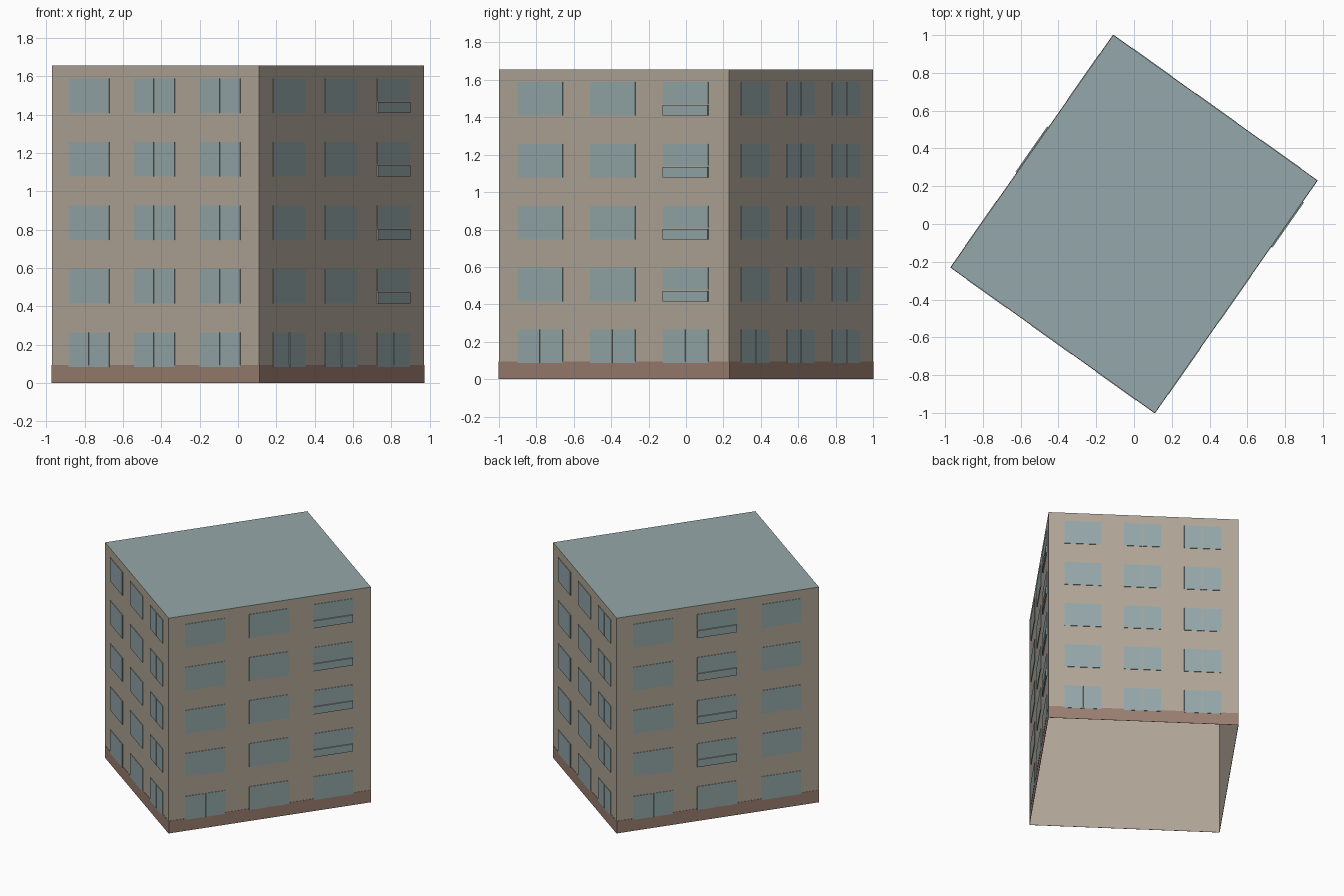
import bpy
import bmesh
from mathutils import Vector

cube = bpy.data.objects.get("Cube")
if cube:
    bpy.data.objects.remove(cube, do_unlink=True)

HEIGHT = 1.655
CORNERS = [Vector(c) for c in ((0.11, -1, 0), (0.97, 0.23, 0), (-0.11, 1, 0), (-0.97, -0.23, 0))]
UP = Vector((0, 0, 1))


def material(name, rgb):
    """Flat material from display colour, stored as linear values."""
    colour = [(c / 255) ** 2.2 for c in rgb] + [1]
    mat = bpy.data.materials.new(name)
    mat.use_nodes = True
    mat.diffuse_color = colour
    mat.node_tree.nodes["Principled BSDF"].inputs["Base Color"].default_value = colour
    return mat


TAN = material("tan_plaster", (175, 165, 150))
BLUE = material("grey_blue", (148, 166, 168))
BROWN = material("brown_plinth", (152, 125, 112))


def make_object(name, bm, *mats):
    mesh = bpy.data.meshes.new(name)
    bm.to_mesh(mesh)
    bm.free()
    for mat in mats:
        mesh.materials.append(mat)
    obj = bpy.data.objects.new(name, mesh)
    bpy.context.collection.objects.link(obj)
    return obj


def plate(bm, side, u0, u1, z0, z1, depth):
    """Thin plate on a wall; u runs from 0 to 1 along it."""
    start, end = CORNERS[side], CORNERS[(side + 1) % 4]
    along = end - start
    out = along.cross(UP).normalized() * depth
    outline = [start + along * u + UP * z for u, z in ((u0, z0), (u1, z0), (u1, z1), (u0, z1))]
    back = [bm.verts.new(p) for p in outline]
    front = [bm.verts.new(p + out) for p in outline]
    bm.faces.new(front)
    for i in range(4):
        j = (i + 1) % 4
        bm.faces.new((back[i], back[j], front[j], front[i]))


# Building shell: four walls and a flat roof, open underneath
bm = bmesh.new()
low = [bm.verts.new(c) for c in CORNERS]
high = [bm.verts.new(c + UP * HEIGHT) for c in CORNERS]
for i in range(4):
    j = (i + 1) % 4
    bm.faces.new((low[i], low[j], high[j], high[i]))
bm.faces.new(high).material_index = 1
make_object("walls_and_roof", bm, TAN, BLUE)

# Plinth band around the foot of the walls
bm = bmesh.new()
for side in range(4):
    plate(bm, side, 0, 1, 0, 0.095, 0.002)
make_object("plinth", bm, BROWN)

# Windows: five floors of three on every wall
COLUMNS = (0.083, 0.398, 0.715)
WIDTH, TALL, FLOOR = 0.195, 0.18, 0.331
GAP = 0.002
VENT_COLUMN = {0: 2, 2: 1}
SIDE_NAMES = ("right", "back", "left", "front")
VENT_COLUMN = {0: 2, 2: 1}  # walls whose column has opening lower sashes

for side, side_name in enumerate(SIDE_NAMES):
    bm = bmesh.new()
    for column, u in enumerate(COLUMNS):
        for floor in range(5):
            z = 0.085 + floor * FLOOR
            top = z + TALL
            mid = u + WIDTH / 2
            if floor and VENT_COLUMN.get(side) == column:
                # Fixed pane above a slightly projecting sash
                plate(bm, side, u, u + WIDTH, z + 0.063, top, 0.004)
                plate(bm, side, u, u + WIDTH, z, z + 0.056, 0.009)
            elif floor == 0 or (side % 2 and column):
                # Pair of casements
                plate(bm, side, u, mid - GAP, z, top, 0.004)
                plate(bm, side, mid + GAP, u + WIDTH, z, top, 0.004)
            else:
                plate(bm, side, u, u + WIDTH, z, top, 0.004)
    make_object(side_name + "_windows", bm, BLUE)
